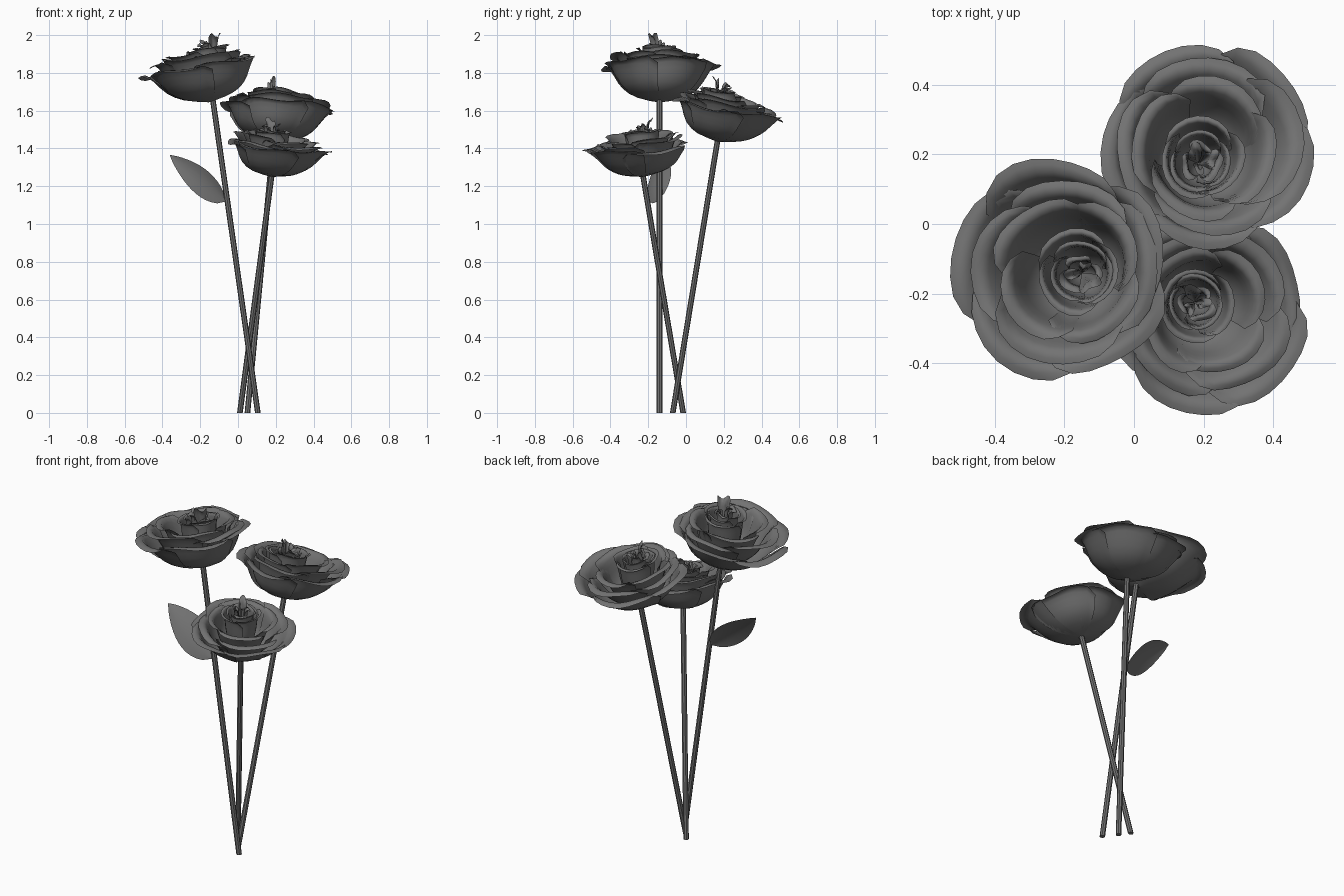
import bpy, math, random
from mathutils import Vector, Matrix

if "Cube" in bpy.data.objects:
    bpy.data.objects.remove(bpy.data.objects["Cube"])

random.seed(11)

# Petal whorls: name, petal count, half span (deg), sideways lean, wobble, profile of (radius, height)
WHORLS = [
    ("outer_petals", 5, 50, 0.035, 0.018,
     [(.005, 0), (.13, .03), (.205, .08), (.25, .15), (.28, .195), (.318, .19)]),
    ("second_petals", 4, 58, 0.02, 0.016,
     [(.005, .015), (.11, .045), (.175, .11), (.21, .185), (.24, .228), (.275, .222)]),
    ("third_petals", 4, 58, 0.0, 0.012,
     [(.005, .03), (.09, .06), (.14, .12), (.163, .205), (.185, .25), (.215, .248)]),
    ("inner_petals", 3, 78, -0.03, 0.008,
     [(.005, .05), (.065, .08), (.09, .14), (.10, .23), (.108, .275), (.124, .275)]),
    ("bud_petals", 3, 75, -0.04, 0.008,
     [(.005, .06), (.045, .09), (.068, .15), (.075, .24), (.081, .28), (.092, .278)]),
    ("heart_petals", 3, 62, -0.045, 0.016,
     [(.004, .08), (.025, .12), (.038, .18), (.04, .25), (.046, .288), (.062, .285)]),
    ("heart_tips", 3, 48, -0.05, 0.024,
     [(.002, .10), (.010, .16), (.014, .22), (.017, .27), (.022, .31), (.042, .32)]),
]

dark = bpy.data.materials.new("dark_grey")
dark.diffuse_color = (.17, .17, .17, 1)
dark.use_nodes = True
dark.node_tree.nodes["Principled BSDF"].inputs["Base Color"].default_value = dark.diffuse_color


def make_object(name, verts, faces, smooth=True):
    me = bpy.data.meshes.new(name)
    me.from_pydata(verts, [], faces)
    me.update()
    me.materials.append(dark)
    for p in me.polygons:
        p.use_smooth = smooth
    ob = bpy.data.objects.new(name, me)
    bpy.context.collection.objects.link(ob)
    return ob


def spline(pts, t):
    """Catmull-Rom point on a list of 2D points, t in 0..1."""
    s = min(max(t, 0), 1) * (len(pts) - 1)
    i = min(int(s), len(pts) - 2)
    f = s - i
    p0, p1, p2, p3 = (Vector(pts[min(max(i + k, 0), len(pts) - 1)]) for k in (-1, 0, 1, 2))
    return 0.5 * (2 * p1 + (p2 - p0) * f + (2 * p0 - 5 * p1 + 4 * p2 - p3) * f * f
                  + (3 * p1 - p0 - 3 * p2 + p3) * f ** 3)


def grid_faces(start, rows, cols):
    return [(start + r * cols + c, start + r * cols + c + 1,
             start + (r + 1) * cols + c + 1, start + (r + 1) * cols + c)
            for r in range(rows - 1) for c in range(cols - 1)]


def rose(name, base, axis, scale, squash):
    axis = Vector(axis).normalized()
    rot = Vector((0, 0, 1)).rotation_difference(axis).to_matrix().to_4x4()
    lean = Vector((axis.x, axis.y, 0)).normalized()
    mat = Matrix.Translation(base) @ rot @ Matrix.Diagonal((scale, scale, scale * squash, 1))
    rows, cols = 11, 11
    for label, count, span, shift, wob, prof in WHORLS:
        verts, faces = [], []
        turn = random.uniform(0, 360)
        top = prof[-2][1]
        for k in range(count):
            mid = turn + 360 * k / count + random.uniform(-5, 5)
            lift = (k / (count - 1) * 2 - 1) * wob
            grow = random.uniform(-.5, 1) * wob
            phase = random.uniform(0, 6.28)
            faces += grid_faces(len(verts), rows, cols)
            for i in range(rows):
                v = i / (rows - 1)
                for j in range(cols):
                    u = 2 * j / (cols - 1) - 1
                    # rounded petal shoulders, rippled lip, one side tucked in
                    r, z = spline(prof, v * (1 - .34 * abs(u) ** 4))
                    r += v * (grow + .07 * r * u + .4 * wob * math.sin(4 * u + phase))
                    z += v * v * (lift + .5 * wob * math.sin(5 * u + 2 * phase))
                    a = math.radians(mid + span * u)
                    p = Vector((r * math.cos(a), r * math.sin(a), z))
                    p += lean * shift * min(1, max(0, z / top))
                    verts.append(mat @ p)
        make_object(f"{name}_{label}", verts, faces)


def stem(name, bottom, top, radius=.015, sides=8):
    verts = [Vector(e) + Vector((radius * math.cos(2 * math.pi * k / sides),
                                 radius * math.sin(2 * math.pi * k / sides), 0))
             for e in (bottom, top) for k in range(sides)]
    faces = [(k, (k + 1) % sides, sides + (k + 1) % sides, sides + k) for k in range(sides)]
    faces += [tuple(reversed(range(sides))), tuple(range(sides, 2 * sides))]
    make_object(name, verts, faces, False)


def leaf(name, base, tip, across, width):
    base, tip, across = Vector(base), Vector(tip), Vector(across).normalized()
    normal = across.cross(tip - base).normalized()
    rows, cols = 13, 5
    verts = []
    for i in range(rows):
        t = i / (rows - 1)
        half = width * (math.sin(math.pi * t ** .8) ** .8 if 0 < t < 1 else .02)
        for j in range(cols):
            u = 2 * j / (cols - 1) - 1
            bend = .015 * math.sin(math.pi * t) - .02 * u * u * half / width
            verts.append(base.lerp(tip, t) + across * u * half + normal * bend)
    make_object(name, verts, grid_faces(0, rows, cols))


# Flower heads
rose("tall_rose", (-.15, -.14, 1.645), (-.15, .02, 1), .97, 1.04)
rose("rear_rose", (.185, .17, 1.435), (.09, .18, 1), .95, 1.0)
rose("front_rose", (.175, -.225, 1.25), (.12, -.11, 1), .86, 1.0)

# Stems
stem("tall_stem", (.105, -.14, 0), (-.135, -.14, 1.67))
stem("rear_stem", (.05, -.07, 0), (.19, .17, 1.46))
stem("front_stem", (.01, -.015, 0), (.18, -.23, 1.27))

# Leaf on the tall stem
leaf("leaf", (-.065, -.15, 1.12), (-.36, -.14, 1.365), (.38, .68, .60), .092)
